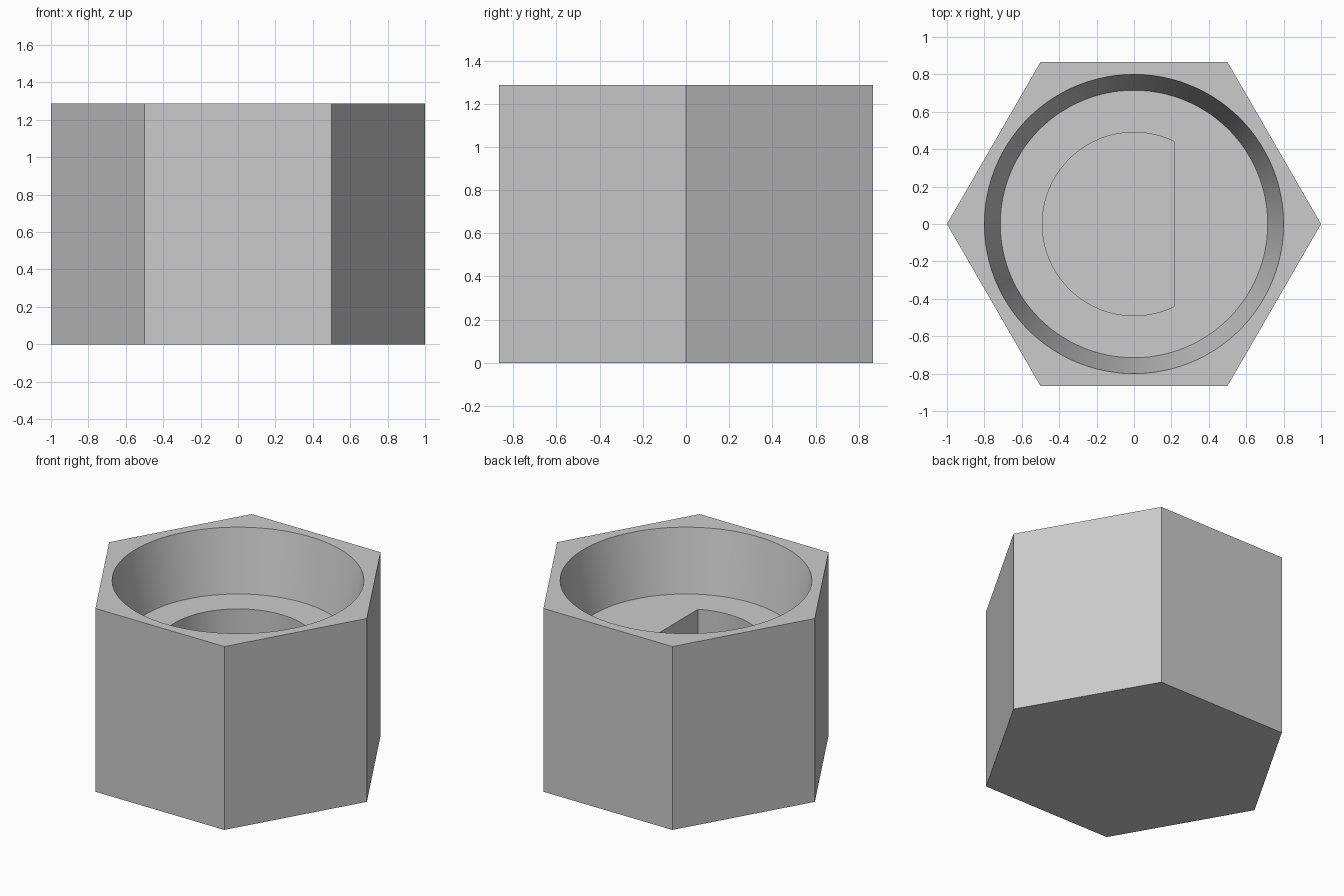
import bpy
import bmesh
import math

if "Cube" in bpy.data.objects:
    bpy.data.objects.remove(bpy.data.objects["Cube"], do_unlink=True)

HEIGHT = 1.286
RECESS_FLOOR = 0.857
SOCKET_FLOOR = 0.286
FLAT_X = 0.215
SOCKET_RADIUS = 0.49

grey = bpy.data.materials.new("light grey")
grey.use_nodes = True
colour = (0.6, 0.6, 0.6, 1)
grey.diffuse_color = colour
grey.node_tree.nodes["Principled BSDF"].inputs["Base Color"].default_value = colour


def arc(radius, start, end, steps):
    """Points along an arc, both ends included."""
    angles = [start + (end - start) * i / steps for i in range(steps + 1)]
    return [(radius * math.cos(a), radius * math.sin(a)) for a in angles]


def loft(name, lower, z0, upper, z1):
    """Closed solid between two outlines with equal point counts."""
    bm = bmesh.new()
    a = [bm.verts.new((x, y, z0)) for x, y in lower]
    b = [bm.verts.new((x, y, z1)) for x, y in upper]
    n = len(a)
    bm.faces.new(a[::-1])
    bm.faces.new(b)
    for i in range(n):
        j = (i + 1) % n
        bm.faces.new((a[i], a[j], b[j], b[i]))
    mesh = bpy.data.meshes.new(name)
    bm.to_mesh(mesh)
    bm.free()
    mesh.materials.append(grey)
    obj = bpy.data.objects.new(name, mesh)
    bpy.context.collection.objects.link(obj)
    return obj


def cut(target, cutter):
    """Subtract the cutter, then discard it."""
    cutter.hide_render = True
    mod = target.modifiers.new(cutter.name, "BOOLEAN")
    mod.operation = "DIFFERENCE"
    mod.solver = "EXACT"
    mod.object = cutter
    bpy.context.view_layer.objects.active = target
    bpy.ops.object.modifier_apply(modifier=mod.name)
    bpy.data.objects.remove(cutter, do_unlink=True)


# Hexagonal body
hexagon = arc(1, 0, math.tau, 6)[:-1]
body = loft("hex_body", hexagon, 0, hexagon, HEIGHT)

# Tapered round recess, continued a little above the rim
slope = (0.8 - 0.715) / (HEIGHT - RECESS_FLOOR)
above = 0.1
recess = loft("tapered_recess",
              arc(0.715, 0, math.tau, 100)[:-1], RECESS_FLOOR,
              arc(0.8 + slope * above, 0, math.tau, 100)[:-1], HEIGHT + above)
cut(body, recess)

# D-shaped blind socket, flat on the +x side
half = math.acos(FLAT_X / SOCKET_RADIUS)
d_shape = arc(SOCKET_RADIUS, half, math.tau - half, 64)
cut(body, loft("d_socket", d_shape, SOCKET_FLOOR, d_shape, RECESS_FLOOR + above))

# Smooth round walls, crisp edges
bpy.ops.object.select_all(action="DESELECT")
body.select_set(True)
bpy.context.view_layer.objects.active = body
bpy.ops.object.shade_smooth_by_angle(angle=math.radians(30))
